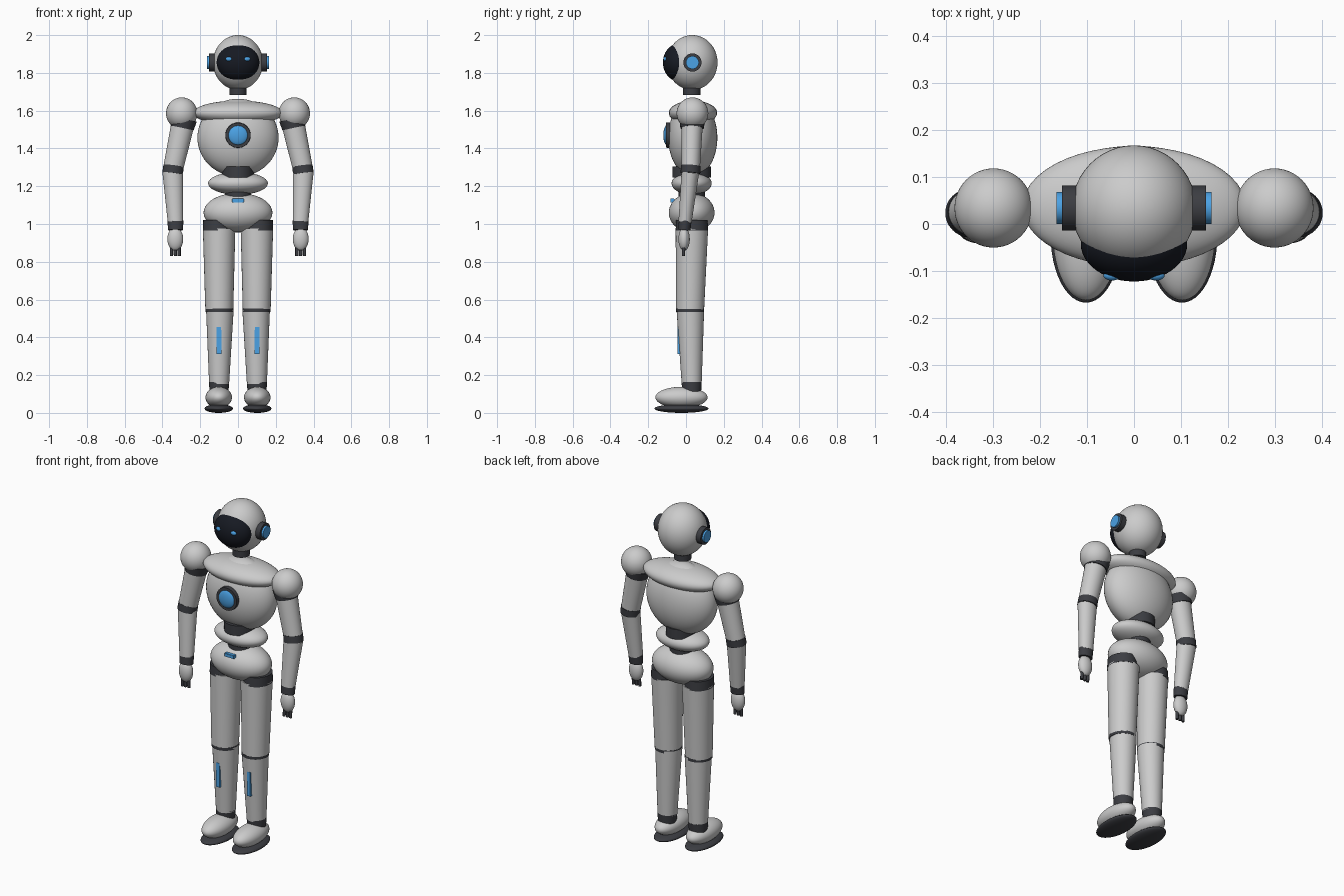
import bpy, bmesh, math
from mathutils import Vector, Matrix

if "Cube" in bpy.data.objects:
    bpy.data.objects.remove(bpy.data.objects["Cube"])


def material(name, rgb):
    m = bpy.data.materials.new(name)
    m.diffuse_color = (*rgb, 1)
    m.use_nodes = True
    m.node_tree.nodes["Principled BSDF"].inputs["Base Color"].default_value = m.diffuse_color
    return m


DARK = material("charcoal", (0.045, 0.047, 0.055))
BLACK = material("black_glass", (0.008, 0.01, 0.016))
BLUE = material("blue_light", (0.07, 0.36, 0.78))


def finish(name, bm, mat=None):
    me = bpy.data.meshes.new(name)
    bm.to_mesh(me)
    bm.free()
    ob = bpy.data.objects.new(name, me)
    bpy.context.collection.objects.link(ob)
    if mat:
        me.materials.append(mat)
    bpy.ops.object.select_all(action='DESELECT')
    ob.select_set(True)
    bpy.context.view_layer.objects.active = ob
    bpy.ops.object.shade_smooth_by_angle(angle=math.radians(35))
    return ob


def ellipsoid(name, c, r, mat=None):
    bm = bmesh.new()
    bmesh.ops.create_uvsphere(bm, u_segments=48, v_segments=32, radius=1)
    bmesh.ops.transform(bm, verts=bm.verts,
                        matrix=Matrix.Translation(c) @ Matrix.Diagonal((*r, 1)))
    return finish(name, bm, mat)


def tube(name, a, b, ra, rb, mat=None, flat=1.0):
    """Tapered tube from a to b; flat squashes it along its local y."""
    a, b = Vector(a), Vector(b)
    d = b - a
    bm = bmesh.new()
    bmesh.ops.create_cone(bm, cap_ends=True, segments=48, radius1=ra, radius2=rb, depth=d.length)
    rot = Vector((0, 0, 1)).rotation_difference(d).to_matrix().to_4x4()
    bmesh.ops.transform(bm, verts=bm.verts, matrix=Matrix.Translation((a + b) / 2)
                        @ rot @ Matrix.Diagonal((1, flat, 1, 1)))
    return finish(name, bm, mat)


def box(name, c, size, mat):
    bm = bmesh.new()
    bmesh.ops.create_cube(bm, size=1)
    bmesh.ops.transform(bm, verts=bm.verts,
                        matrix=Matrix.Translation(c) @ Matrix.Diagonal((*size, 1)))
    bmesh.ops.bevel(bm, geom=bm.edges[:], offset=0.002, segments=2, affect='EDGES')
    return finish(name, bm, mat)


# Head
ellipsoid("head", (0, 0.033, 1.855), (0.132, 0.134, 0.145))
ellipsoid("visor", (0, -0.042, 1.855), (0.113, 0.08, 0.098), BLACK)
tube("neck", (0, 0.03, 1.683), (0, 0.03, 1.74), 0.046, 0.046, DARK)

# Torso
ellipsoid("collar", (0, 0.037, 1.588), (0.237, 0.128, 0.065))
ellipsoid("chest", (0, 0.036, 1.457), (0.215, 0.13, 0.206))
tube("chest_light_rim", (0, -0.05, 1.47), (0, -0.107, 1.47), 0.069, 0.066, DARK)
ellipsoid("chest_light", (0, -0.1, 1.47), (0.054, 0.02, 0.054), BLUE)
tube("waist_core", (0, 0.03, 1.247), (0, 0.03, 1.305), 0.085, 0.085, DARK, 1.2)
ellipsoid("abdomen", (0, 0.03, 1.215), (0.158, 0.106, 0.06))
tube("lower_waist_core", (0, 0.03, 1.13), (0, 0.03, 1.17), 0.07, 0.07, DARK)
ellipsoid("pelvis", (0, 0.03, 1.06), (0.182, 0.121, 0.104))
box("pelvis_light", (0, -0.072, 1.125), (0.064, 0.022, 0.02), BLUE)

for s, side in ((-1, "right"), (1, "left")):
    # Face and ear details
    ellipsoid(f"eye_{side}", (s * 0.047, -0.109, 1.873), (0.018, 0.011, 0.012), BLUE)
    tube(f"ear_{side}", (s * 0.11, 0.034, 1.855), (s * 0.153, 0.034, 1.855), 0.048, 0.048, DARK)
    tube(f"ear_light_{side}", (s * 0.14, 0.034, 1.855), (s * 0.164, 0.034, 1.855), 0.034, 0.034, BLUE)

    # Arm
    ellipsoid(f"shoulder_{side}", (s * 0.298, 0.034, 1.586), (0.083, 0.084, 0.084))
    tube(f"shoulder_cuff_{side}", (s * 0.296, 0.032, 1.508), (s * 0.286, 0.033, 1.555), 0.062, 0.069, DARK)
    tube(f"upper_arm_{side}", (s * 0.343, 0.025, 1.295), (s * 0.295, 0.032, 1.515), 0.053, 0.061, flat=0.92)
    tube(f"elbow_{side}", (s * 0.346, 0.023, 1.268), (s * 0.341, 0.026, 1.308), 0.055, 0.054, DARK, 0.95)
    tube(f"forearm_{side}", (s * 0.331, -0.005, 1.012), (s * 0.345, 0.023, 1.275), 0.041, 0.055, flat=0.85)
    tube(f"wrist_{side}", (s * 0.331, -0.009, 0.968), (s * 0.331, -0.004, 1.018), 0.04, 0.042, DARK, 0.8)
    ellipsoid(f"hand_{side}", (s * 0.332, -0.01, 0.92), (0.042, 0.03, 0.062))
    for i in (-1, 0, 1):
        tube(f"finger_{side}_{i + 2}", (s * 0.332 + i * 0.021, -0.014, 0.83),
             (s * 0.332 + i * 0.019, -0.012, 0.892), 0.008, 0.01, DARK)

    # Leg
    tube(f"hip_{side}", (s * 0.108, 0.031, 0.965), (s * 0.108, 0.031, 1.02), 0.078, 0.076, DARK, 1.1)
    tube(f"thigh_{side}", (s * 0.099, 0.022, 0.55), (s * 0.1, 0.031, 0.975), 0.074, 0.086)
    tube(f"knee_{side}", (s * 0.098, 0.022, 0.535), (s * 0.098, 0.022, 0.552), 0.074, 0.0745, DARK)
    tube(f"shin_{side}", (s * 0.1, 0.03, 0.155), (s * 0.096, 0.023, 0.547), 0.053, 0.073)
    box(f"shin_light_{side}", (s * 0.1, -0.03, 0.383), (0.025, 0.028, 0.145), BLUE)
    tube(f"ankle_{side}", (s * 0.101, 0.03, 0.11), (s * 0.1, 0.03, 0.162), 0.05, 0.0535, DARK)
    ellipsoid(f"foot_{side}", (s * 0.102, -0.024, 0.082), (0.07, 0.138, 0.056))
    ellipsoid(f"sole_{side}", (s * 0.102, -0.024, 0.023), (0.075, 0.143, 0.023), DARK)
